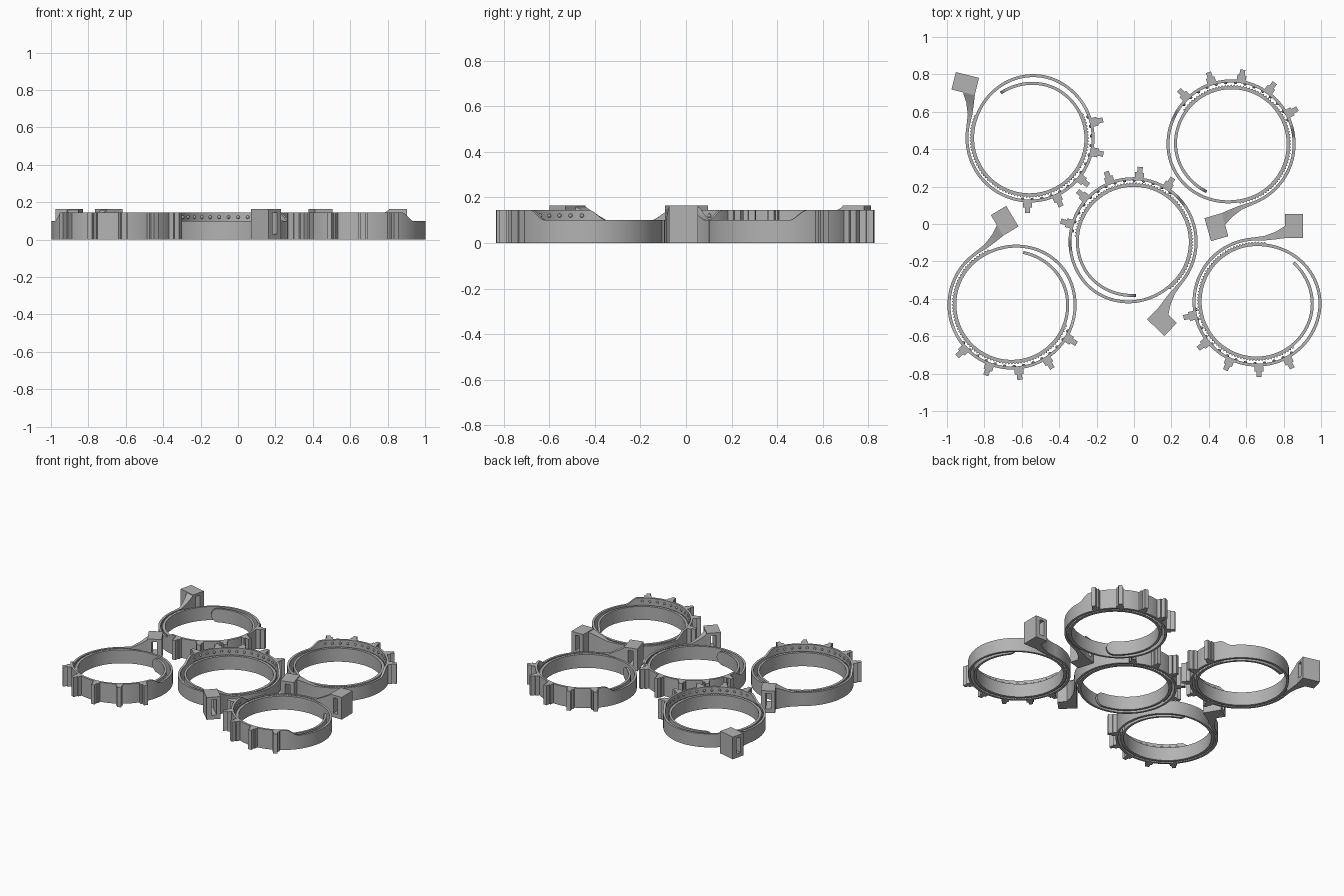
import bpy, bmesh
from math import radians, sin, cos, sqrt
from mathutils import Matrix, Vector

cube = bpy.data.objects.get("Cube")
if cube:
    bpy.data.objects.remove(cube, do_unlink=True)

gray = bpy.data.materials.new("plain_gray")
gray.use_nodes = True
gray.diffuse_color = (0.45, 0.45, 0.45, 1)
gray.node_tree.nodes["Principled BSDF"].inputs["Base Color"].default_value = (0.45, 0.45, 0.45, 1)

THICK = 0.016
LOW, TALL = 0.10, 0.145
START, END = 87, 767          # strap winds almost two turns, in degrees
TEETH = [192 + 26.5 * i for i in range(5)]


def finish(bm, name):
    bmesh.ops.recalc_face_normals(bm, faces=bm.faces)
    mesh = bpy.data.meshes.new(name)
    bm.to_mesh(mesh)
    bm.free()
    mesh.materials.append(gray)
    for p in mesh.polygons:
        p.use_smooth = True
    mesh.set_sharp_from_angle(angle=radians(25))
    return mesh


def loft(bm, sections):
    """Skin a row of four-cornered sections and cap both ends."""
    rows = [[bm.verts.new(c) for c in s] for s in sections]
    for a, b in zip(rows, rows[1:]):
        for i in range(4):
            j = (i + 1) % 4
            bm.faces.new((a[i], a[j], b[j], b[i]))
    bm.faces.new(rows[0][::-1])
    bm.faces.new(rows[-1])


def box(bm, lo, hi, turn=0):
    lo, hi = Vector(lo), Vector(hi)
    m = Matrix.Rotation(radians(turn), 4, "Z") @ Matrix.Translation((lo + hi) / 2)
    bmesh.ops.create_cube(bm, size=1, matrix=m @ Matrix.Diagonal((*(hi - lo), 1)))


def blend(x, a, b):
    t = min(max((x - a) / (b - a), 0), 1)
    return t * t * (3 - 2 * t)


def radius(a):
    return 0.345 - 0.03 * blend(a, 350, 450) - 0.01 * blend(a, 450, 720) - 0.01 * blend(a, 700, END)


# Coiled strap: tall outer section, serrated inner turn, rounded tail
def make_strap():
    bm = bmesh.new()
    sections = []
    step = 1.5
    count = int((END - START) / step)
    for i in range(count + 1):
        a = START + (END - START) * i / count
        outer = radius(a)
        inner = outer - THICK
        if 440 < a < 670 and i % 2:
            outer += 0.009
        top = LOW + (TALL - LOW) * (blend(a, 168, 182) - blend(a, 309, 324))
        bottom = 0
        d = radians(END - a) * inner
        half = LOW / 2
        if d < half:
            h = max(half * sqrt(1 - (1 - d / half) ** 2), 0.006)
            bottom, top = half - h, half + h
        c, s = cos(radians(a)), sin(radians(a))
        sections.append([(r * c, r * s, z) for r, z in
                         ((inner, bottom), (outer, bottom), (outer, top), (inner, top))])
    loft(bm, sections)
    return finish(bm, "strap")


# Stepped ribs on the outside of the tall section
def make_ribs():
    bm = bmesh.new()
    for a in TEETH:
        box(bm, (0.337, -0.024, 0), (0.372, 0.024, TALL), a)
        box(bm, (0.368, -0.014, 0), (0.402, 0.014, TALL), a)
    return finish(bm, "outer_ribs")


# Row of small bumps inside the tall section
def make_bumps():
    bm = bmesh.new()
    for i in range(14):
        a = radians(187 + 9 * i)
        m = Matrix.Translation((0.329 * cos(a), 0.329 * sin(a), 0.12))
        bmesh.ops.create_uvsphere(bm, u_segments=10, v_segments=6, radius=0.009, matrix=m)
    return finish(bm, "grip_bumps")


# Flared neck between strap and head
def make_neck():
    bm = bmesh.new()
    loft(bm, [[(x, y0, 0), (x, y1, 0), (x, y1, z), (x, y0, z)] for x, y0, y1, z in
              ((-0.02, 0.33, 0.345, 0.1), (0.04, 0.329, 0.353, 0.102),
               (0.10, 0.335, 0.376, 0.13), (0.152, 0.342, 0.408, 0.16))])
    return finish(bm, "neck")


# Head: block with a tall slot right through it
def make_head():
    bm = bmesh.new()

    def rim(x0, x1, z0, z1, y):
        return [bm.verts.new(c) for c in ((x0, y, z0), (x1, y, z0), (x1, y, z1), (x0, y, z1))]

    block, slot = (0.15, 0.246, 0, 0.165), (0.178, 0.214, 0.03, 0.145)
    loops = [rim(*block, 0.342), rim(*block, 0.47), rim(*slot, 0.47), rim(*slot, 0.342)]
    for k in range(4):
        a, b = loops[k], loops[(k + 1) % 4]
        for i in range(4):
            j = (i + 1) % 4
            bm.faces.new((a[i], a[j], b[j], b[i]))
    return finish(bm, "head")


parts = [make_strap(), make_ribs(), make_bumps(), make_neck(), make_head()]

# Five identical bands, each turned its own way
bands = {
    "back_right": (-0.556, 0.46, 76),
    "back_left": (0.519, 0.428, 196),
    "centre": (-0.005, -0.095, 226),
    "front_right": (-0.652, -0.433, 31),
    "front_left": (0.658, -0.417, 0),
}
for place, (x, y, turn) in bands.items():
    for mesh in parts:
        ob = bpy.data.objects.new(f"{place}_{mesh.name}", mesh)
        ob.location = (x, y, 0)
        ob.rotation_euler.z = radians(turn)
        bpy.context.scene.collection.objects.link(ob)
